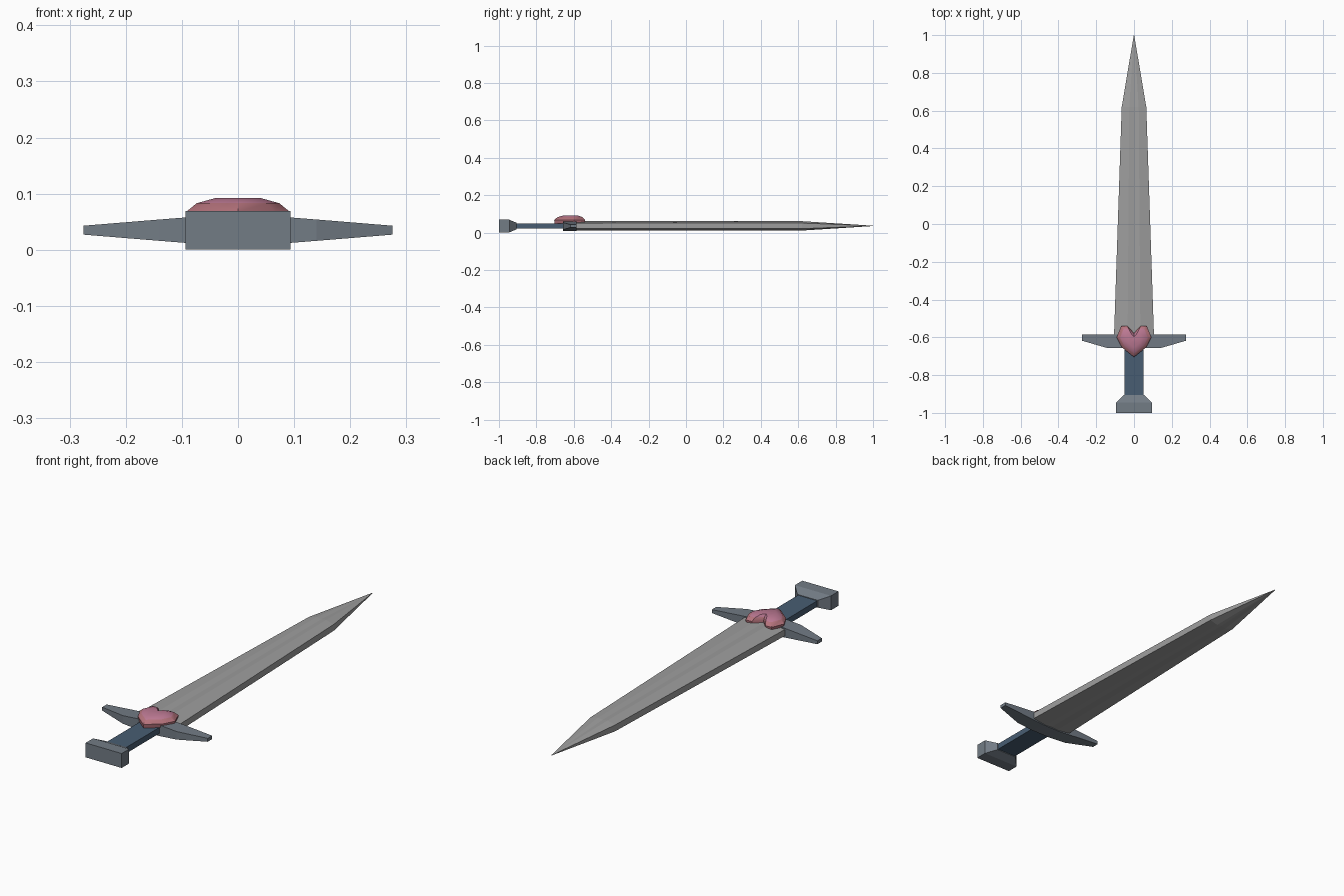
import bpy, bmesh
from math import radians

if "Cube" in bpy.data.objects:
    bpy.data.objects.remove(bpy.data.objects["Cube"])

ZC = 0.035  # mid-plane height of the sword


def material(name, rgb):
    m = bpy.data.materials.new(name)
    m.diffuse_color = (*rgb, 1)
    m.use_nodes = True
    m.node_tree.nodes["Principled BSDF"].inputs["Base Color"].default_value = m.diffuse_color
    return m


def loft(name, rings, *mats):
    """Skin a list of equal-length closed rings and cap both ends."""
    bm = bmesh.new()
    loops = [[bm.verts.new(p) for p in r] for r in rings]
    n = len(loops[0])
    for a, b in zip(loops, loops[1:]):
        for i in range(n):
            j = (i + 1) % n
            bm.faces.new((a[i], a[j], b[j], b[i]))
    bm.faces.new(loops[0][::-1])
    bm.faces.new(loops[-1])
    bmesh.ops.recalc_face_normals(bm, faces=bm.faces[:])
    me = bpy.data.meshes.new(name)
    bm.to_mesh(me)
    bm.free()
    ob = bpy.data.objects.new(name, me)
    bpy.context.collection.objects.link(ob)
    for m in mats:
        me.materials.append(m)
    return ob


def box_ring(y, w, h):
    return [(x * w, y, ZC + z * h) for x, z in ((-1, -1), (1, -1), (1, 1), (-1, 1))]


def blade_ring(y, w, r, t):
    """Blunt edge (w), ridges at r, shallow groove along the middle."""
    top = [(w, .6 * t), (r, t), (0, .87 * t), (-r, t), (-w, .6 * t)]
    section = top + [(x, -z) for x, z in reversed(top)]
    return [(x, y, ZC + .001 + z) for x, z in section]


blade_grey = material("blade_grey", (0.34, 0.34, 0.34))
steel = material("guard_steel", (0.17, 0.20, 0.235))
leather = material("grip_blue", (0.065, 0.11, 0.17))
pink = material("gem_pink", (0.50, 0.19, 0.29))
rim = material("gem_rim", (0.46, 0.17, 0.20))

# Blade
loft("blade", [blade_ring(-0.60, .106, .034, .025),
               blade_ring(0.62, .065, .025, .025),
               blade_ring(1.0, .001, .0005, .001)], blade_grey)

# Grip and pommel
loft("grip", [box_ring(-0.92, .05, .014), box_ring(-0.64, .05, .014)], leather)
loft("pommel", [box_ring(-1.0, .094, .034), box_ring(-0.945, .094, .034),
                box_ring(-0.905, .053, .017)], steel)

# Crossguard: (x, rear y, half height), mirrored to both sides
half = [(.275, -.618, .008), (.14, -.657, .019), (.05, -.657, .026)]
stations = [(-x, y, h) for x, y, h in half] + half[::-1]
loft("crossguard", [[(x, y, ZC - h), (x, -.585, ZC - h),
                     (x, -.585, ZC + h), (x, y, ZC + h)]
                    for x, y, h in stations], steel)

# Heart gem: mirrored outline, stepped in towards a flat crown
right = [(.065, -.652), (.092, -.60), (.068, -.54), (.035, -.54)]
outline = [(0, -.705)] + right + [(0, -.578)] + [(-x, y) for x, y in reversed(right)]
cy = -.612
gem = loft("heart_gem", [[(x * s, cy + (y - cy) * s, z) for x, y in outline]
                         for s, z in ((.97, .05), (1, .068), (.8, .083), (.45, .092))],
           pink, rim)
for f in gem.data.polygons:  # darker wall and lower bevel
    if f.center.z < .078:
        f.material_index = 1
bpy.context.view_layer.objects.active = gem
gem.select_set(True)
bpy.ops.object.shade_smooth_by_angle(angle=radians(32))
